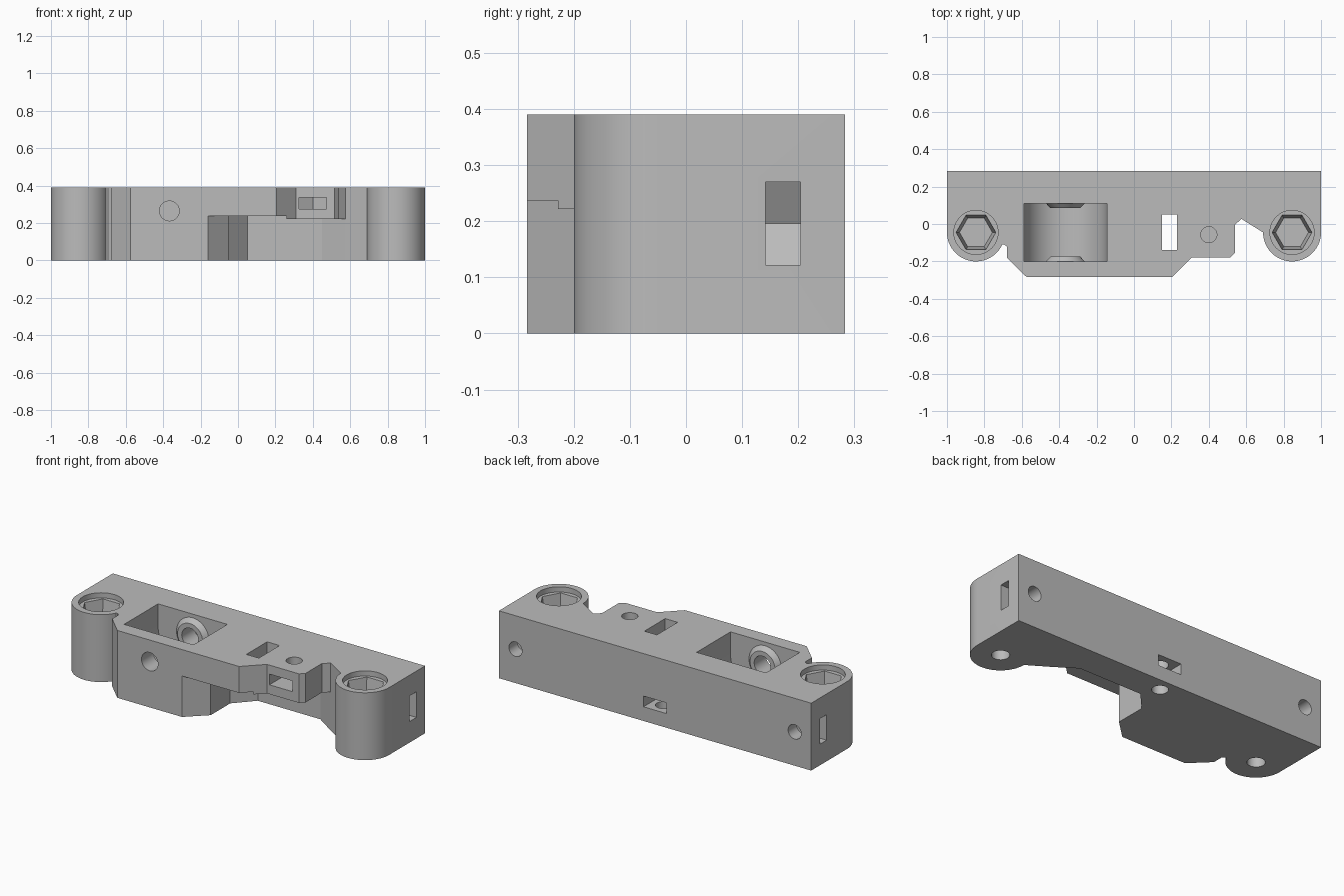
import bpy, bmesh, math
from mathutils import Matrix, Vector

cube = bpy.data.objects.get("Cube")
if cube:
    bpy.data.objects.remove(cube, do_unlink=True)

H = 0.39
BOSS_X, BOSS_Y, BOSS_R = 0.845, -0.045, 0.155
grey = bpy.data.materials.new("plain grey")
grey.use_nodes = True
grey.diffuse_color = (0.5, 0.5, 0.5, 1)
grey.node_tree.nodes["Principled BSDF"].inputs["Base Color"].default_value = (0.5, 0.5, 0.5, 1)


def finish(bm, name):
    bmesh.ops.recalc_face_normals(bm, faces=bm.faces)
    me = bpy.data.meshes.new(name)
    bm.to_mesh(me)
    bm.free()
    me.materials.append(grey)
    ob = bpy.data.objects.new(name, me)
    bpy.context.collection.objects.link(ob)
    return ob


def prism(name, pts, z0, z1):
    bm = bmesh.new()
    face = bm.faces.new([bm.verts.new((x, y, z0)) for x, y in pts])
    ext = bmesh.ops.extrude_face_region(bm, geom=[face])
    top = [v for v in ext["geom"] if isinstance(v, bmesh.types.BMVert)]
    bmesh.ops.translate(bm, verts=top, vec=(0, 0, z1 - z0))
    return finish(bm, name)


def box(name, x0, x1, y0, y1, z0, z1):
    return prism(name, [(x0, y0), (x1, y0), (x1, y1), (x0, y1)], z0, z1)


def rod(name, start, end, r0, r1=None, sides=40):
    # Cylinder or cone between two points
    start, end = Vector(start), Vector(end)
    d = end - start
    bm = bmesh.new()
    rot = d.to_track_quat("Z", "Y").to_matrix().to_4x4()
    bmesh.ops.create_cone(bm, cap_ends=True, segments=sides, radius1=r0,
                          radius2=r0 if r1 is None else r1, depth=d.length,
                          matrix=Matrix.Translation((start + end) / 2) @ rot)
    return finish(bm, name)


def combine(body, tool, op="DIFFERENCE"):
    mod = body.modifiers.new(op, "BOOLEAN")
    mod.operation, mod.solver, mod.object = op, "EXACT", tool
    bpy.context.view_layer.objects.active = body
    bpy.ops.object.modifier_apply(modifier=mod.name)
    bpy.data.objects.remove(tool, do_unlink=True)


def arc(cx, a0, a1, n=28):
    angles = [math.radians(a0 + (a1 - a0) * i / n) for i in range(n + 1)]
    return [(cx + BOSS_R * math.cos(a), BOSS_Y + BOSS_R * math.sin(a)) for a in angles]


def nut_slot(centre, out, normal, reach):
    # Slot with a pointed hexagonal end, opening in direction out
    out, normal = Vector(out), Vector(normal)
    side = normal.cross(out)
    half, c = 0.074, Vector(centre)
    flat = half / math.sqrt(3)
    shape = [(reach, -half), (reach, half), (-flat, half), (-2 * flat, 0), (-flat, -half)]
    bm = bmesh.new()
    face = bm.faces.new([bm.verts.new(c + out * a + side * b - normal * 0.031) for a, b in shape])
    ext = bmesh.ops.extrude_face_region(bm, geom=[face])
    top = [v for v in ext["geom"] if isinstance(v, bmesh.types.BMVert)]
    bmesh.ops.translate(bm, verts=top, vec=normal * 0.062)
    return finish(bm, "nut_slot")


# Carriage block outline, including the two round end bosses
outline = [(-1, 0.283)] + arc(-BOSS_X, 180, 335)
outline += [(-0.695, -0.109), (-0.68, -0.12), (-0.68, -0.18), (-0.575, -0.283),
            (0.205, -0.283), (0.31, -0.178), (0.515, -0.178), (0.54, -0.153),
            (0.54, -0.003), (0.575, 0.027)]
outline += arc(BOSS_X, 180, 360) + [(1, 0.283)]
body = prism("carriage_block", outline, 0, H)

# Recess under the front arm, slightly lower below the nut housing
combine(body, prism("recess", [(-0.265, -0.383), (-0.05, -0.178), (-0.05, 0), (0.05, 0.11),
                               (0.26, 0.11), (0.26, -0.383)], -0.1, 0.237))
combine(body, prism("recess_side", [(0.25, -0.4), (0.25, 0.11), (0.45, 0.11), (0.58, 0.0233),
                                    (0.6, -0.05), (0.6, -0.4)], -0.1, 0.222))

# Bearing pocket with a rounded floor
PX, PZ, PR = -0.367, 0.265, 0.222
combine(body, rod("pocket_floor", (PX, -0.2, PZ), (PX, 0.11, PZ), PR, sides=64))
combine(body, box("pocket_mouth", PX - PR, PX + PR, -0.2, 0.11, PZ, 0.5))

# Tapered collars on the pocket walls, then the axle bore
for wall, step in ((-0.2, 1), (0.11, -1)):
    combine(body, rod("collar", (PX, wall - 0.012 * step, PZ), (PX, wall + 0.025 * step, PZ),
                      0.115, 0.08), "UNION")
combine(body, rod("axle_bore", (PX, -0.4, PZ), (PX, 0.2, PZ), 0.053))

# Screw sockets, lower bores, side nut slots and rear screw holes at both ends
for s in (-1, 1):
    bx = s * BOSS_X
    combine(body, rod("counterbore", (bx, BOSS_Y, H - 0.03), (bx, BOSS_Y, 0.5), 0.118))
    bm_hex = rod("hex_socket", (0, 0, 0.25), (0, 0, 0.37), 0.088, 0.108, 6)
    bm_hex.data.transform(Matrix.Translation((bx, BOSS_Y, 0)) @ Matrix.Rotation(math.pi / 6, 4, "Z"))
    if abs(bm_hex.data.vertices[0].co.x - bx) < 0.001:
        bm_hex.data.transform(Matrix.Translation((bx, BOSS_Y, 0)) @ Matrix.Rotation(math.pi / 6, 4, "Z")
                              @ Matrix.Translation((-bx, -BOSS_Y, 0)))
    combine(body, bm_hex)
    combine(body, rod("lower_bore", (bx, BOSS_Y, -0.1), (bx, BOSS_Y, 0.24), 0.047))
    combine(body, nut_slot((s * 0.894, 0.173, 0.196), (s, 0, 0), (0, 1, 0), 0.2))
    combine(body, rod("rear_hole", (s * 0.894, 0.4, 0.196), (s * 0.894, 0.09, 0.196), 0.042))

# Rear nut slot with its screw hole from below
combine(body, nut_slot((0, 0.205, 0.113), (0, 1, 0), (0, 0, 1), 0.2))
combine(body, rod("bottom_hole", (0, 0.205, -0.1), (0, 0.205, 0.2), 0.043))

# Front nut slot with its screw hole from above
combine(body, nut_slot((0.4, -0.057, 0.307), (0, -1, 0), (0, 0, 1), 0.3))
combine(body, rod("top_hole", (0.4, -0.057, 0.29), (0.4, -0.057, 0.5), 0.043))

# Belt slot straight through the arm
combine(body, box("belt_slot", 0.15, 0.23, -0.138, 0.052, 0.1, 0.5))

bpy.ops.object.select_all(action="DESELECT")
body.select_set(True)
bpy.context.view_layer.objects.active = body
bpy.ops.object.shade_smooth_by_angle(angle=math.radians(25))
